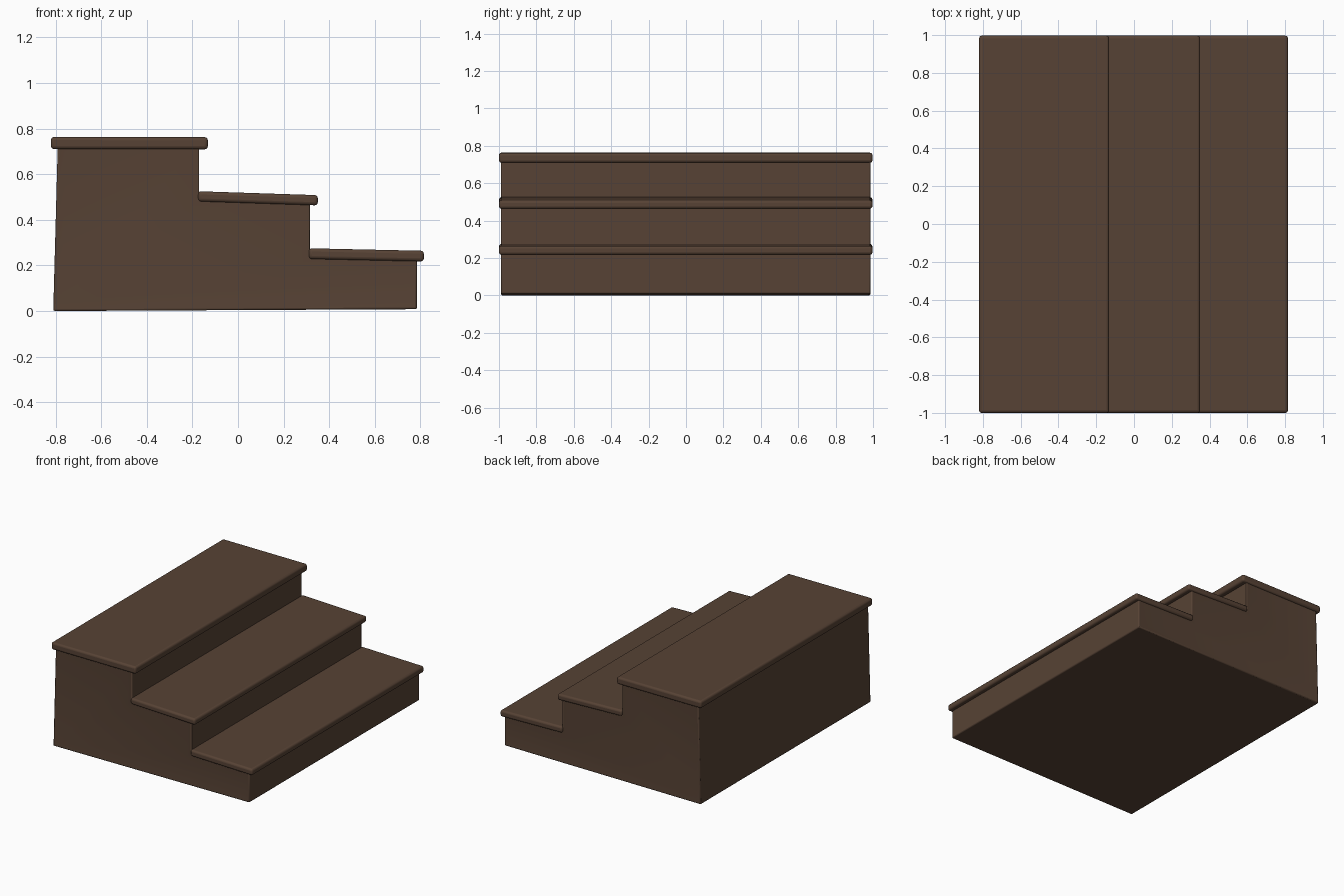
import bpy, bmesh, math

if "Cube" in bpy.data.objects:
    bpy.data.objects.remove(bpy.data.objects["Cube"])

wood = bpy.data.materials.new("dark brown wood")
wood.diffuse_color = (0.095, 0.055, 0.035, 1.0)
wood.use_nodes = True
wood.node_tree.nodes["Principled BSDF"].inputs["Base Color"].default_value = wood.diffuse_color


def extrude_profile(name, points, y0, y1, bevel, segments, panel=0.0):
    """Extrude an XZ outline along Y, optionally with slightly sunken end panels."""
    bm = bmesh.new()
    face = bm.faces.new([bm.verts.new((x, y0, z)) for x, z in points])
    ext = bmesh.ops.extrude_face_region(bm, geom=[face])
    for v in ext["geom"]:
        if isinstance(v, bmesh.types.BMVert):
            v.co.y = y1
    bmesh.ops.recalc_face_normals(bm, faces=bm.faces[:])
    if panel:
        bm.normal_update()
        for end in [f for f in bm.faces if abs(f.normal.y) > 0.9]:
            bmesh.ops.inset_region(bm, faces=[end], thickness=panel,
                                   depth=-0.004, use_even_offset=True)
    mesh = bpy.data.meshes.new(name)
    bm.to_mesh(mesh)
    bm.free()
    mesh.materials.append(wood)
    obj = bpy.data.objects.new(name, mesh)
    bpy.context.collection.objects.link(obj)
    mod = obj.modifiers.new("rounded edges", "BEVEL")
    mod.width = bevel
    mod.segments = segments
    mod.limit_method = "ANGLE"
    mod.angle_limit = math.radians(40)
    bpy.context.view_layer.objects.active = obj
    obj.select_set(True)
    bpy.ops.object.shade_smooth_by_angle(angle=math.radians(35))
    obj.select_set(False)
    return obj


# Stepped body with leaning back and framed ends
body = [(-0.81, 0.0), (0.785, 0.008), (0.785, 0.245), (0.315, 0.245),
        (0.315, 0.49), (-0.17, 0.49), (-0.17, 0.735), (-0.79, 0.735)]
extrude_profile("stair_body", body, -0.99, 0.987, 0.008, 2, panel=0.035)

# Overhanging treads: left x, right x, top z at left, top z at right, thickness
treads = {
    "top_tread": (-0.82, -0.132, 0.763, 0.762, 0.053),
    "middle_tread": (-0.175, 0.35, 0.525, 0.508, 0.045),
    "bottom_tread": (0.31, 0.815, 0.275, 0.264, 0.047),
}
for name, (x0, x1, z0, z1, t) in treads.items():
    outline = [(x0, z0 - t), (x1, z1 - t), (x1, z1), (x0, z0)]
    extrude_profile(name, outline, -1.0, 0.997, 0.014, 3)
